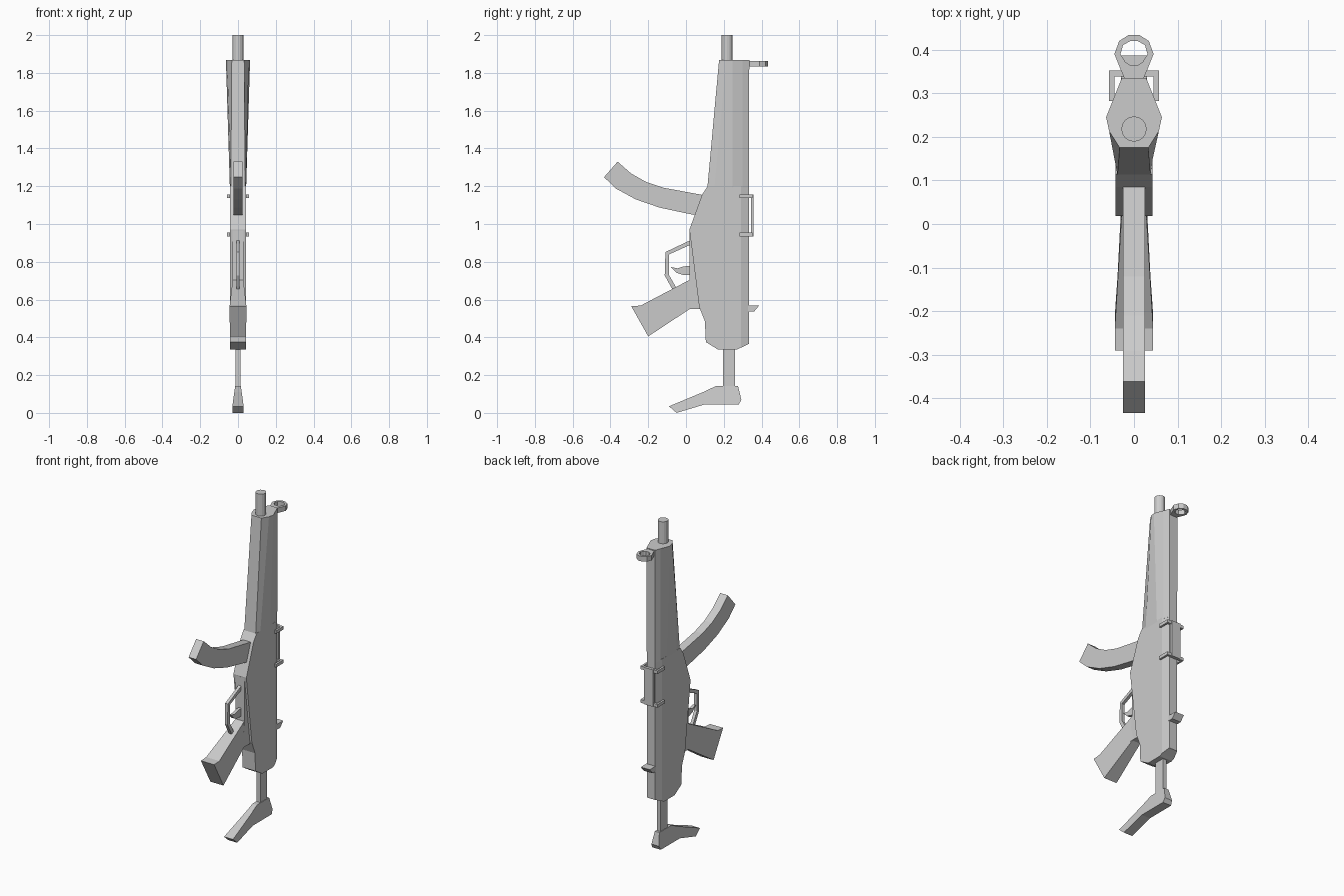
import bpy, bmesh, math
from mathutils import Vector


def make(name, rings, closed=False):
    """Skin a list of equal-length point rings; cap both ends unless closed."""
    bm = bmesh.new()
    vs = [[bm.verts.new(p) for p in r] for r in rings]
    n, m = len(vs), len(vs[0])
    for i in range(n if closed else n - 1):
        a, b = vs[i], vs[(i + 1) % n]
        for j in range(m):
            k = (j + 1) % m
            bm.faces.new((a[j], a[k], b[k], b[j]))
    if not closed:
        bm.faces.new(vs[0])
        bm.faces.new(vs[-1])
    bmesh.ops.recalc_face_normals(bm, faces=bm.faces)
    me = bpy.data.meshes.new(name)
    bm.to_mesh(me)
    bm.free()
    ob = bpy.data.objects.new(name, me)
    bpy.context.collection.objects.link(ob)
    return ob


def slab(name, prof, half):
    """Side profile (y, z) given a symmetric thickness; half may be a function of y, z."""
    h = half if callable(half) else (lambda y, z: half)
    return make(name, [[(s * h(y, z), y, z) for y, z in prof] for s in (-1, 1)])


def box(name, x0, x1, y0, y1, z0, z1):
    return make(name, [[(x0, y0, z), (x1, y0, z), (x1, y1, z), (x0, y1, z)] for z in (z0, z1)])


def mirrored(half):
    """Full (x, y) outline from its right half, listed from back to front."""
    return half + [(-x, y) for x, y in reversed(half) if x > 0]


# Receiver with chamfered spine
slab("receiver", [(0.29, 1.2), (0.115, 1.2), (0.085, 1.155), (0.018, 0.97), (0.07, 0.56),
                  (0.1, 0.485), (0.105, 0.375), (0.17, 0.335), (0.27, 0.335), (0.29, 0.345)], 0.043)
slab("receiver_spine", [(0.29, 0.345), (0.333, 0.365), (0.333, 1.2), (0.29, 1.2)],
     lambda y, z: 0.043 - (y - 0.29) * 0.35)

# Handguard, flaring towards the muzzle
low = mirrored([(0.028, 0.333), (0.04, 0.3), (0.043, 0.245), (0.043, 0.15), (0.038, 0.113)])
top = mirrored([(0.028, 0.335), (0.042, 0.3), (0.064, 0.245), (0.057, 0.213), (0.033, 0.175)])
make("handguard", [[(x, y, 1.19) for x, y in low], [(x, y, 1.868) for x, y in top]])

# Barrel
make("barrel", [[(0.029 * math.cos(i * math.tau / 16), 0.218 + 0.029 * math.sin(i * math.tau / 16), z)
                 for i in range(16)] for z in (1.8, 2.0)])

# Front sight: hooded ring on a tapering stem
outer = mirrored([(0.012, 0.434), (0.034, 0.42), (0.045, 0.39), (0.031, 0.355), (0.018, 0.325)])
inner = mirrored([(0.008, 0.42), (0.025, 0.411), (0.031, 0.39), (0.02, 0.372), (0.01, 0.365)])
make("front_sight", [[(x, y, z) for x, y in o] for o, z in
                     ((outer, 1.833), (outer, 1.863), (inner, 1.863), (inner, 1.833))], True)

# Magazine
slab("magazine", [(0.11, 1.15), (0.0, 1.17), (-0.12, 1.192), (-0.21, 1.222), (-0.29, 1.267),
                  (-0.362, 1.33), (-0.434, 1.248), (-0.37, 1.187), (-0.265, 1.13),
                  (-0.14, 1.087), (0.0, 1.057), (0.11, 1.035)], 0.025)

# Trigger frame and pistol grip
slab("trigger_frame", [(0.018, 0.965), (0.018, 0.69), (0.0, 0.55), (0.12, 0.55), (0.12, 0.965)], 0.03)
slab("pistol_grip", [(0.03, 0.71), (-0.24, 0.568), (-0.29, 0.565), (-0.2, 0.405), (0.02, 0.55), (0.07, 0.55)],
     lambda y, z: min(0.044, 0.028 + max(0, 0.02 - y) * 0.07))

# Trigger guard: a strip swept along a bent path
path = [Vector(p) for p in ((0.03, 0.905), (-0.1, 0.845), (-0.102, 0.73), (-0.06, 0.655))]
rings = []
for i, p in enumerate(path):
    d = (path[min(i + 1, 3)] - path[max(i - 1, 0)]).normalized()
    n = Vector((-d.y, d.x)) * 0.011
    a, b = p + n, p - n
    rings.append([(-0.009, *a), (0.009, *a), (0.009, *b), (-0.009, *b)])
make("trigger_guard", rings)
slab("trigger", [(0.03, 0.78), (-0.015, 0.775), (-0.045, 0.765), (-0.08, 0.772),
                 (-0.05, 0.742), (-0.015, 0.73), (0.03, 0.73)], 0.009)

# Stock strut and shoulder piece, wider towards the butt
box("stock_strut", -0.012, 0.012, 0.195, 0.26, 0.1, 0.345)
slab("shoulder_butt", [(0.16, 0.143), (0.275, 0.143), (0.293, 0.07), (0.28, 0.045), (0.1, 0.045),
                       (-0.05, 0.0), (-0.09, 0.035), (0.09, 0.11)],
     lambda y, z: 0.03 - max(0, z - 0.035) * 0.14)

# Scope mount: plate held by two U-shaped clamps
box("mount_plate", -0.03, 0.03, 0.343, 0.357, 0.935, 1.157)
clamp = mirrored([(0.045, 0.338), (0.045, 0.282), (0.057, 0.282), (0.057, 0.352)])
for k, z in enumerate((0.935, 1.137)):
    make(f"mount_clamp_{k + 1}", [[(x, y, w) for x, y in clamp] for w in (z, z + 0.019)])

# Rear sight
slab("rear_sight", [(0.32, 0.568), (0.387, 0.568), (0.36, 0.536), (0.32, 0.536)], 0.03)
